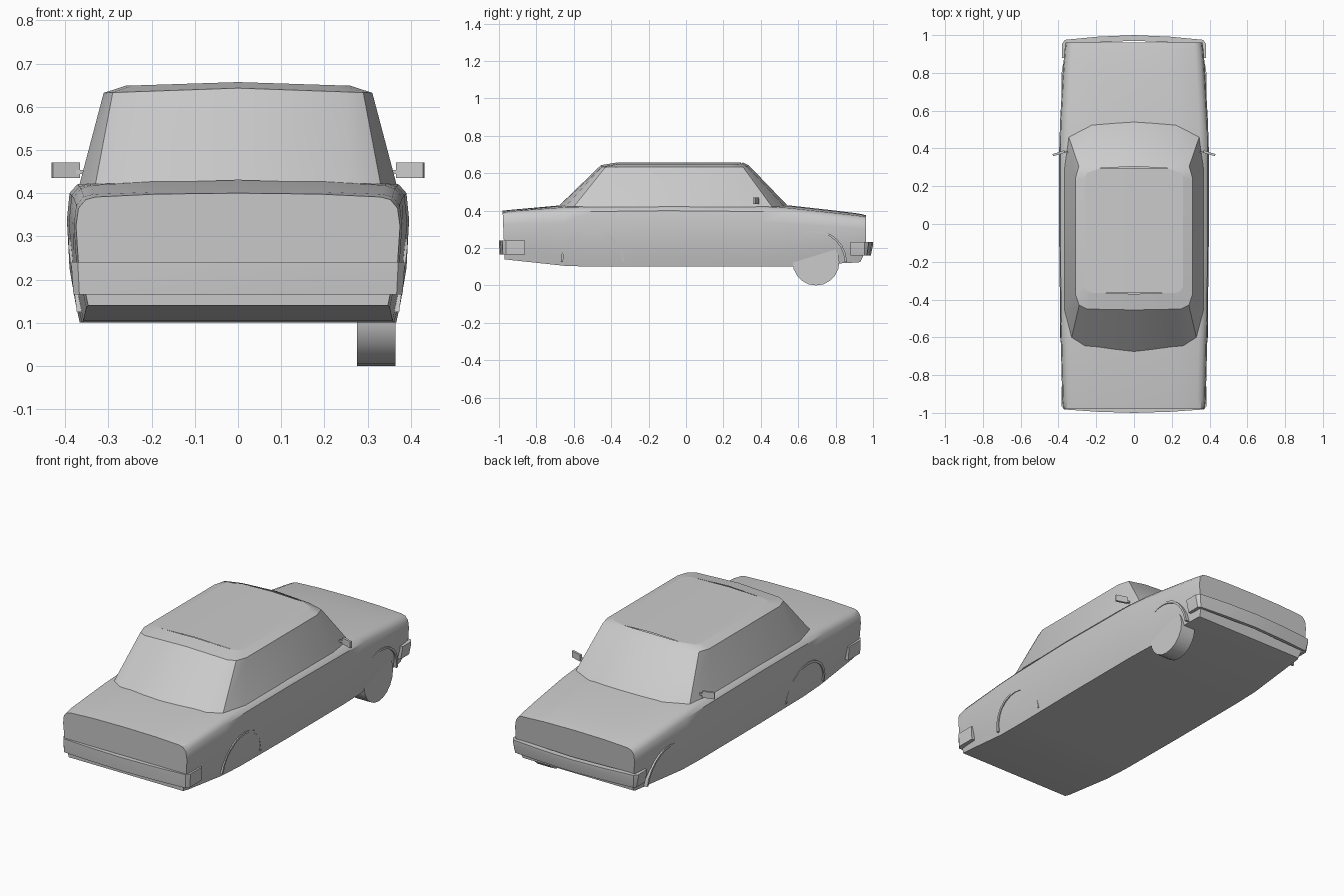
import bpy, bmesh
from math import sin, cos, pi, radians

if "Cube" in bpy.data.objects:
    bpy.data.objects.remove(bpy.data.objects["Cube"])


def make(name, verts, faces, angle=35):
    bm = bmesh.new()
    vs = [bm.verts.new(v) for v in verts]
    for f in faces:
        bm.faces.new([vs[i] for i in f])
    bmesh.ops.remove_doubles(bm, verts=bm.verts, dist=1e-5)
    bmesh.ops.recalc_face_normals(bm, faces=bm.faces)
    me = bpy.data.meshes.new(name)
    bm.to_mesh(me)
    bm.free()
    ob = bpy.data.objects.new(name, me)
    bpy.context.collection.objects.link(ob)
    bpy.ops.object.select_all(action='DESELECT')
    ob.select_set(True)
    bpy.context.view_layer.objects.active = ob
    if angle:
        bpy.ops.object.shade_smooth_by_angle(angle=radians(angle))
    return ob


def loft(name, rings, closed, caps, angle=35):
    n = len(rings[0])
    verts = [p for r in rings for p in r]
    faces = []
    for k in range(len(rings) - 1):
        for i in range(n if closed else n - 1):
            j = (i + 1) % n
            faces.append([k*n + i, k*n + j, (k+1)*n + j, (k+1)*n + i])
    if caps:
        faces += [list(range(n)), [len(verts) - n + i for i in range(n)]]
    return make(name, verts, faces, angle)


def full(half):
    # closes a half outline that starts and ends on the centre plane
    return half + [(-x, y, z) for x, y, z in half[-2:0:-1]]


# Lower body: y, bottom z, shoulder z, centre z, half width
stations = [(-.98, .14, .385, .40, .375), (-.93, .135, .392, .405, .38),
            (-.65, .105, .41, .43, .387), (-.5, .10, .415, .433, .391),
            (-.1, .10, .42, .436, .396), (.4, .10, .415, .436, .396),
            (.55, .10, .405, .428, .391), (.8, .117, .378, .40, .377),
            (.92, .123, .365, .385, .368), (.962, .125, .36, .376, .362)]


def section(y, zb, zs, zc, w):
    front = y > .95
    h = zs - zb
    half = [(0, zb), (w*.925, zb), (w*.95, zb + .045), (w*.985, zb + h*.4),
            (w, zb + h*.75), (w*.985, zs - .02), (w*.94, zs),
            (w*.88, zs + (zc - zs)*.4), (w*.5, zs + (zc - zs)*.85), (0, zc)]
    out = []
    for x, z in half:
        dy = -.03*max(0, (.19 - z)/.065) if front else 0
        if y < -.97:
            dy = .01*max(0, (.38 - z)/.24)
        out.append((x, y + dy, z))
    return full(out)


loft("lower_body", [section(*s) for s in stations], True, True)

# Cabin: stacked half outlines, rear centre to front centre
base = [(0, -.675), (.26, -.645), (.33, -.60), (.367, -.46), (.367, .30),
        (.345, .46), (.22, .525), (0, .54)]
top = [(0, -.455), (.25, -.45), (.29, -.43), (.311, -.37), (.311, .24),
       (.292, .305), (.2, .328), (0, .335)]
roof = [(0, -.37), (.22, -.365), (.245, -.355), (.26, -.33), (.26, .24),
        (.25, .27), (.18, .295), (0, .305)]
rings = [full([(x, y, z + c*(1 - x/.37)) for x, y in o])
         for o, z, c in ((base, .42, .01), (top, .63, .013), (roof, .645, .012))]
loft("cabin", rings, True, False)
strip = [(x, y, .645 + .012*(1 - x/.37)) for x, y in roof]
cols = [[(s*x, y, z) for s in (-1, 0, 1)] for x, y, z in strip]
cols = [[a, (0, b[1], .657), c] for a, b, c in cols[1:-1]]
loft("roof_panel", cols, False, False)


# Bumpers: a small profile swept around each end
def bumper(name, path, sgn, lo, hi, taper):
    rings = []
    for x, y, nx, ny in path:
        y *= sgn
        rings.append([(x - nx*.03, y - sgn*ny*.03, lo), (x - nx*taper, y - sgn*ny*taper, lo),
                      (x, y, (lo + hi)/2 + .02), (x, y, hi), (x - nx*.03, y - sgn*ny*.03, hi)])
    loft(name, rings, True, True)


def bumper_path(w, y0, y1, yc):
    h = [(w, y0, 1, 0), (w, y1 - .02, 1, 0), (w - .015, y1, .7, .7),
         (w*.5, (y1 + yc*2)/3, 0, 1)]
    return h + [(0, yc, 0, 1)] + [(-x, y, -a, b) for x, y, a, b in h[::-1]]


bumper("rear_bumper", bumper_path(.385, .86, .982, 1.0), -1, .165, .24, .004)
bumper("front_bumper", bumper_path(.38, .88, .975, 1.0), 1, .16, .232, .012)

# Wheel arch lips that hug the body sides
for cy, w, label in ((-.5, .391, "rear"), (.69, .384, "front")):
    for s in (-1, 1):
        rings = []
        for i in range(13):
            a = pi*i/12
            ring = []
            for r, off in ((.158, -.02), (.158, .003), (.17, .003), (.17, -.02)):
                z = .125 + r*sin(a)
                x = w*(.945 + .05*min(1, (z - .12)/.15))
                ring.append((s*(x + off), cy + r*cos(a), z))
            rings.append(ring)
        loft(label + "_arch_lip", rings, True, True)

# Single front wheel
loft("front_wheel", [[(x, .695 + .125*cos(2*pi*i/20), .125 + .125*sin(2*pi*i/20))
                      for i in range(20)] for x in (.275, .365)], True, True)


# Door mirrors on short arms
def box(name, c, size, rot):
    v = [(sx*size[0]/2, sy*size[1]/2, sz*size[2]/2)
         for sx in (-1, 1) for sy in (-1, 1) for sz in (-1, 1)]
    f = [(0, 1, 3, 2), (4, 5, 7, 6), (0, 1, 5, 4), (2, 3, 7, 6), (0, 2, 6, 4), (1, 3, 7, 5)]
    ob = make(name, v, f, 0)
    ob.location = c
    ob.rotation_euler.z = rot


for s in (-1, 1):
    box("mirror", (s*.399, .374, .453), (.065, .012, .035), -s*.3)
    box("mirror_arm", (s*.365, .38, .449), (.03, .01, .01), 0)
